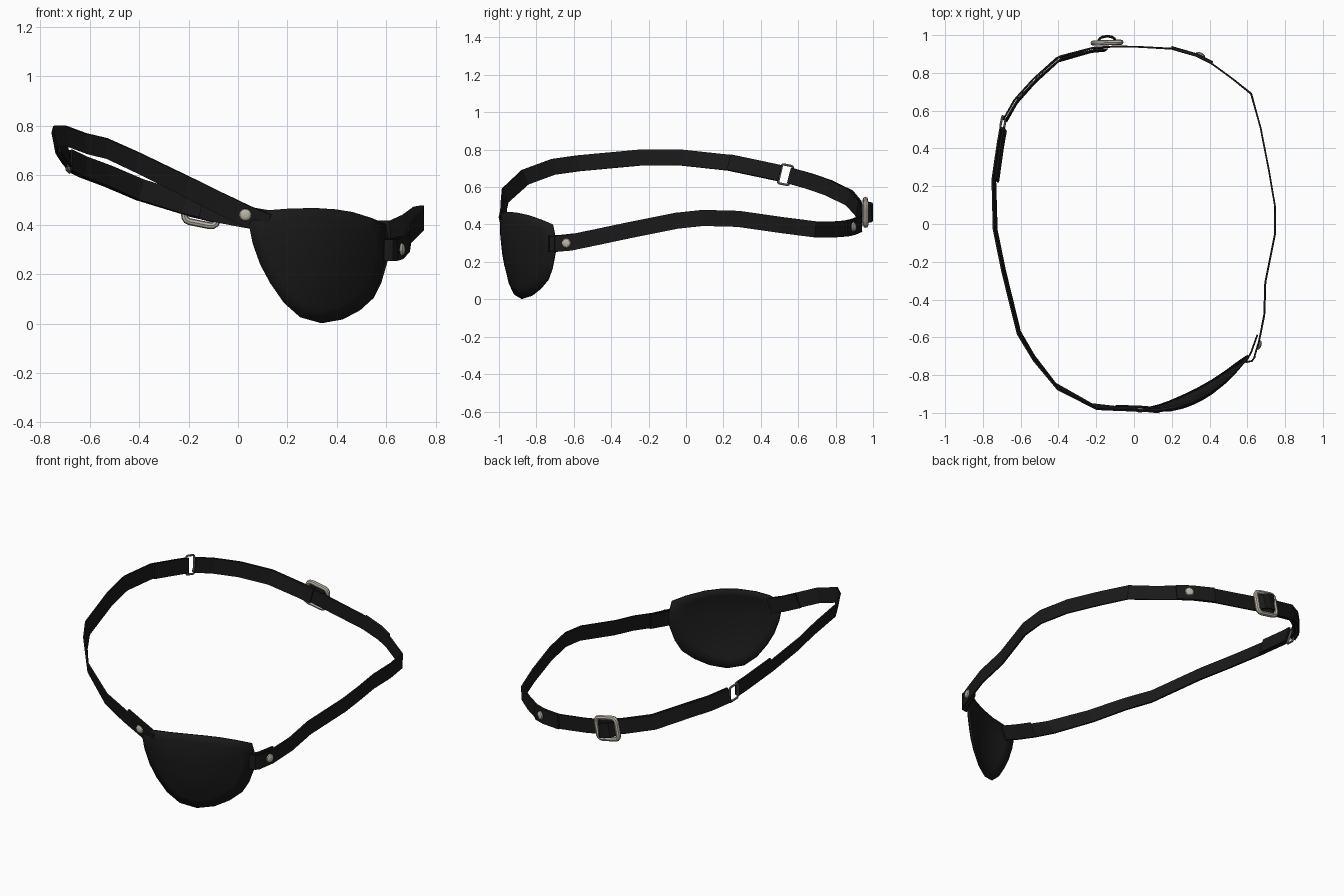
import bpy, bmesh, math
from mathutils import Vector, Matrix

if "Cube" in bpy.data.objects:
    bpy.data.objects.remove(bpy.data.objects["Cube"])


def material(name, col):
    m = bpy.data.materials.new(name)
    m.diffuse_color = (*col, 1)
    m.use_nodes = True
    m.node_tree.nodes["Principled BSDF"].inputs["Base Color"].default_value = m.diffuse_color
    return m


LEATHER = material("black leather", (0.010, 0.010, 0.010))
METAL = material("pale metal", (0.50, 0.46, 0.39))
WIRE = material("grey wire", (0.22, 0.22, 0.21))


def make_object(name, bm, mat):
    bmesh.ops.recalc_face_normals(bm, faces=bm.faces)
    me = bpy.data.meshes.new(name)
    bm.to_mesh(me)
    bm.free()
    me.materials.append(mat)
    ob = bpy.data.objects.new(name, me)
    bpy.context.collection.objects.link(ob)
    return ob


def frame_axes(tangent, lean=0.0):
    """Along, across and outward axes of a strap running round the head."""
    t = tangent.normalized()
    n = Vector((t.y, -t.x, 0)).normalized()
    w = n.cross(t)
    if w.z < 0:
        w = -w
    w = (w + n * lean).normalized()
    return t, w, t.cross(w).normalized()


def strap(name, pts, width=0.086, thick=0.009, lean=0.0, offset=0.0):
    pts = [Vector(p) for p in pts]
    bm = bmesh.new()
    rings = []
    for i, p in enumerate(pts):
        tan = pts[min(i + 1, len(pts) - 1)] - pts[max(i - 1, 0)]
        t, w, n = frame_axes(tan, lean)
        if n.dot(Vector((p.x, p.y, 0))) < 0:
            n = -n
        c = p + n * offset
        rings.append([bm.verts.new(c + w * a * width / 2 + n * b * thick / 2)
                      for a, b in ((-1, -1), (1, -1), (1, 1), (-1, 1))])
    for r, s in zip(rings, rings[1:]):
        for k in range(4):
            bm.faces.new((r[k], r[(k + 1) % 4], s[(k + 1) % 4], s[k]))
    bm.faces.new(rings[0])
    bm.faces.new(rings[-1])
    return make_object(name, bm, LEATHER)


def axes_matrix(pos, tangent, lean=0.0):
    t, w, n = frame_axes(Vector(tangent), lean)
    m = Matrix((t, w, n)).transposed().to_4x4()
    m.translation = Vector(pos)
    return m


def rivet(name, pos, tangent):
    bm = bmesh.new()
    bmesh.ops.create_uvsphere(bm, u_segments=12, v_segments=6, radius=1)
    bm.transform(axes_matrix(pos, tangent) @ Matrix.Diagonal((0.026, 0.026, 0.012, 1)))
    make_object(name, bm, METAL)


def wire_frame(name, pos, tangent, length, height, radius, corner, mat, lean=0.0):
    """Rounded rectangular loop swept with a round section."""
    m = axes_matrix(pos, tangent, lean)
    bm = bmesh.new()
    rings = []
    for q, (sx, sy) in enumerate(((1, 1), (-1, 1), (-1, -1), (1, -1))):
        for k in range(4):
            a = math.pi / 2 * (q + k / 3)
            d = Vector((math.cos(a), math.sin(a), 0))
            c = Vector((sx * (length / 2 - corner), sy * (height / 2 - corner), 0)) + d * corner
            rings.append([bm.verts.new(m @ (c + radius * (d * math.cos(b) + Vector((0, 0, math.sin(b))))))
                          for b in (math.tau * j / 8 for j in range(8))])
    for i, r in enumerate(rings):
        s = rings[(i + 1) % len(rings)]
        for j in range(8):
            bm.faces.new((r[j], r[(j + 1) % 8], s[(j + 1) % 8], s[j]))
    make_object(name, bm, mat)


# Eye patch: cupped shell following the curve of the face
outline = [(.045, .40), (.07, .445), (.13, .458), (.21, .464), (.31, .466), (.39, .461), (.46, .45),
           (.54, .425), (.595, .40), (.607, .32), (.60, .25), (.575, .165), (.545, .105), (.49, .055),
           (.42, .018), (.335, .003), (.25, .027), (.185, .085), (.13, .165), (.09, .24), (.06, .325)]


def patch_point(x, z, r):
    d = x - .05
    y = -.98 - .11 * d + 1.092 * d * d + .05 * ((.466 - z) / .466) ** 2
    return Vector((x, y, z)) + Vector((.42, -.9, -.05)) * .022 * (1 - r * r)


bm = bmesh.new()
cx, cz = .33, .27
mid = bm.verts.new(patch_point(cx, cz, 0))
prev = None
for r in (.3, .55, .8, 1):
    ring = [bm.verts.new(patch_point(cx + (x - cx) * r, cz + (z - cz) * r, r)) for x, z in outline]
    for i in range(len(ring)):
        j = (i + 1) % len(ring)
        if prev:
            bm.faces.new((prev[i], prev[j], ring[j], ring[i]))
        else:
            bm.faces.new((mid, ring[j], ring[i]))
    prev = ring
patch = make_object("eye_patch", bm, LEATHER)
mod = patch.modifiers.new("thickness", 'SOLIDIFY')
mod.thickness = 0.012
mod.offset = 0
bpy.context.view_layer.objects.active = patch
patch.select_set(True)
bpy.ops.object.shade_smooth_by_angle(angle=math.radians(40))

# Left strap, from the patch round to the wire link
left = [(.12, -.988, .40), (.03, -.98, .437), (-.08, -.977, .49), (-.21, -.967, .555), (-.41, -.86, .653),
        (-.53, -.71, .708), (-.61, -.575, .727), (-.69, -.25, .757), (-.735, -.03, .758),
        (-.742, .23, .73), (-.715, .42, .69), (-.70, .505, .672)]
strap("left_strap", left, lean=-.2)
strap("left_strap_link_fold", left[-3:], lean=-.2, offset=-.016)
strap("left_strap_patch_fold", left[:3], offset=-.014)

# Rear strap, from the wire link through the buckle to the right side and patch
rear = [(-.688, .56, .66), (-.63, .66, .632), (-.53, .77, .595), (-.40, .883, .54), (-.22, .932, .485),
        (-.10, .94, .455), (.02, .938, .432), (.2, .928, .403), (.33, .89, .387), (.41, .85, .378),
        (.52, .77, .372), (.62, .69, .374), (.67, .51, .397), (.715, .28, .43), (.747, .09, .435),
        (.747, -.05, .42), (.695, -.31, .368), (.69, -.48, .332), (.662, -.62, .303), (.635, -.71, .295)]
strap("rear_strap", rear)
strap("rear_strap_doubled_layer", rear[:5] + [(-.15, .937, .47)], offset=-.016, lean=-.1)
strap("rear_strap_tail", rear[7:10], offset=.009)

# Right end folded round the edge of the patch
strap("right_fold_end", [(.652, -.59, .31), (.62, -.68, .30), (.595, -.725, .30)])
strap("right_fold_edge", [(.642, -.70, .296), (.625, -.725, .296), (.59, -.732, .297)])

# Strap bump over the buckle bar
strap("buckle_loop", [(-.195, .962, .478), (-.175, .988, .473), (-.14, .995, .465),
                      (-.11, .988, .457), (-.09, .962, .452)], width=.09)

# Metal fittings
wire_frame("buckle", (-.143, .960, .465), (1, .03, -.2), .135, .125, .014, .025, METAL)
wire_frame("wire_link", (-.694, .532, .666), (.1, .5, -.10), .06, .105, .006, .008, WIRE, lean=-.2)
rivet("left_rivet", (.03, -.986, .44), (1, -.05, -.4))
rivet("right_rivet", (.663, -.64, .30), (.3, 1, .2))
rivet("rear_rivet", (.352, .896, .387), (.8, -.4, -.1))
